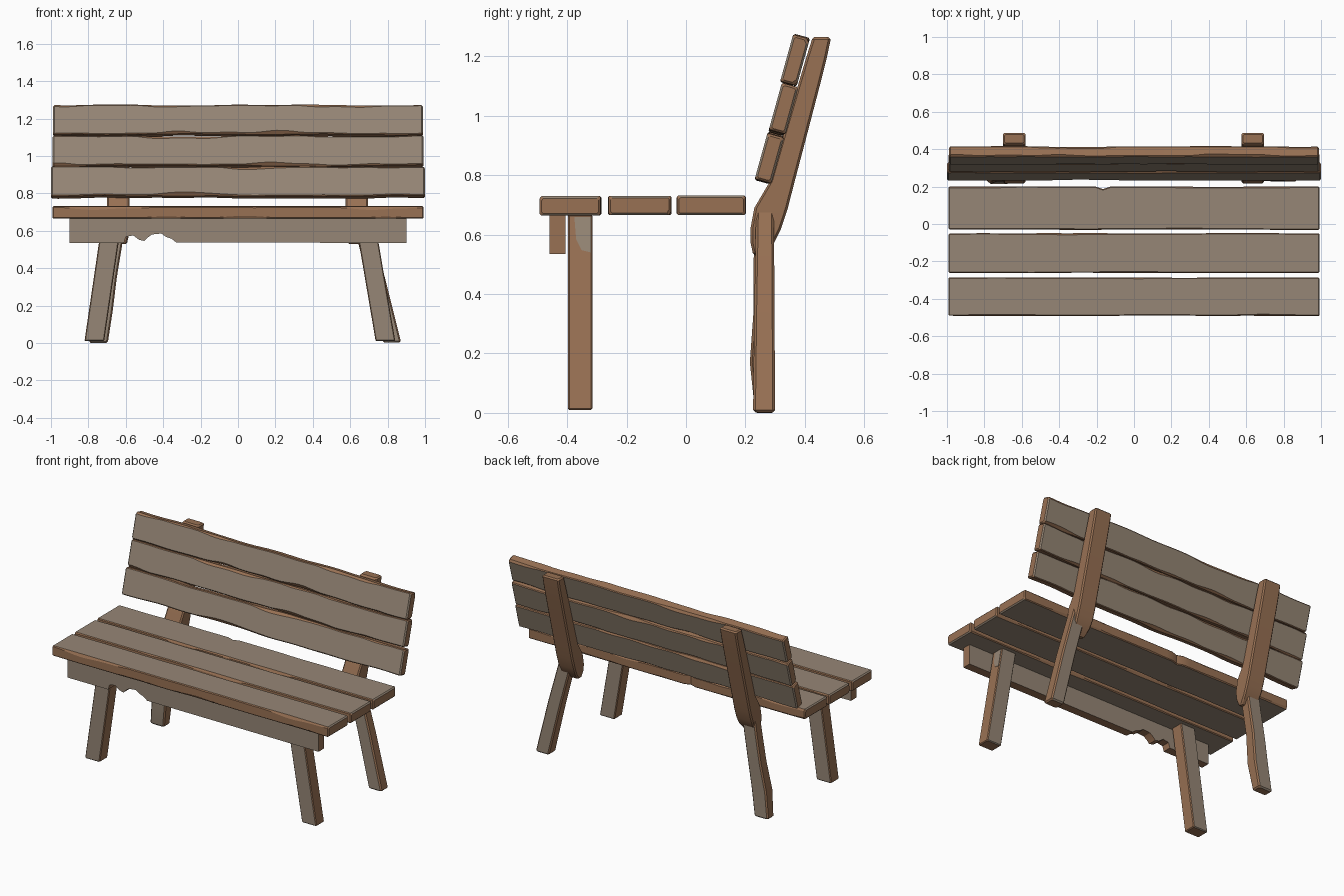
import bpy, bmesh, math, random
from mathutils import Vector

if "Cube" in bpy.data.objects:
    bpy.data.objects.remove(bpy.data.objects["Cube"])

random.seed(7)


def material(name, rgb):
    m = bpy.data.materials.new(name)
    m.diffuse_color = (*rgb, 1)
    m.use_nodes = True
    m.node_tree.nodes["Principled BSDF"].inputs["Base Color"].default_value = m.diffuse_color
    return m


GREY, BROWN = 0, 1
MATS = [material("weathered grey wood", (0.305, 0.240, 0.180)),
        material("raw brown wood", (0.315, 0.165, 0.088))]


def loft(name, rings, side_mats, cap_mat=BROWN):
    """Skin a row of rings; side_mats gives one colour per side of the ring."""
    bm = bmesh.new()
    vs = [[bm.verts.new(p) for p in r] for r in rings]
    n = len(rings[0])
    for a, b in zip(vs, vs[1:]):
        for k in range(n):
            f = bm.faces.new((a[k], a[(k + 1) % n], b[(k + 1) % n], b[k]))
            f.material_index = side_mats[k]
    for r in (vs[0], vs[-1]):
        bm.faces.new(r).material_index = cap_mat
    bmesh.ops.recalc_face_normals(bm, faces=bm.faces)
    me = bpy.data.meshes.new(name)
    bm.to_mesh(me)
    bm.free()
    for m in MATS:
        me.materials.append(m)
    ob = bpy.data.objects.new(name, me)
    bpy.context.collection.objects.link(ob)
    bpy.ops.object.select_all(action='DESELECT')
    ob.select_set(True)
    bpy.context.view_layer.objects.active = ob
    bpy.ops.object.shade_smooth_by_angle(angle=math.radians(25))
    return ob


def wave():
    """Random smooth function of x in about -1..1."""
    t = [(random.uniform(3, 6), random.uniform(0, 6)),
         (random.uniform(8, 12), random.uniform(0, 6)),
         (random.uniform(16, 24), random.uniform(0, 6))]
    return lambda x: sum(w * math.sin(f * x + p) for w, (f, p) in zip((.45, .35, .2), t))


def plank(name, half_len, centre, u, v, h, t, edge, cu, cv, notch=None):
    """Rough board along x: h, t = half width and thickness along u and v;
    edge = waviness of the long edges, cu, cv = size of the worn corners."""
    lo, hi = wave(), wave()
    corner = [wave() for _ in range(4)]
    xs = [-half_len + 2 * half_len * i / 48 for i in range(49)]
    xs[1:1] = [xs[0] + .007]
    xs[-1:-1] = [xs[-1] - .007]
    rings = []
    for i, x in enumerate(xs):
        s = .007 if i in (0, len(xs) - 1) else 0
        a, b, T = -h + s + edge * lo(x), h - s + edge * hi(x), t - s
        if notch and abs(x - notch) < .035:
            b -= .014
        c = [max(0, w(x)) for w in corner]
        p = [.005 + cu * k for k in c]
        q = [.005 + cv * k for k in c]
        sec = [(a + p[0], T), (b - p[1], T), (b, T - q[1]), (b, -T + q[2]),
               (b - p[2], -T), (a + p[3], -T), (a, -T + q[3]), (a, T - q[0])]
        rings.append([Vector((x, *centre)) + u * m + v * n for m, n in sec])
    loft(name, rings, [GREY, BROWN, BROWN, BROWN, GREY, BROWN, BROWN, BROWN])


def timber(name, levels, mats, c=.008):
    """Upright timber with worn corners from levels (z, x0, x1, y0, y1)."""
    levels = list(levels)
    ends = []
    for lev, d in ((levels[0], 1), (levels[-1], -1)):
        z, x0, x1, y0, y1 = lev
        ends.append((z, x0 + c, x1 - c, y0 + c, y1 - c))
    first, last = levels[0], levels[-1]
    levels = [ends[0], (first[0] + c, *first[1:])] + levels[1:-1] + \
             [(last[0] - c, *last[1:]), ends[1]]
    rings = [[(x0 + c, y0, z), (x1 - c, y0, z), (x1, y0 + c, z), (x1, y1 - c, z),
              (x1 - c, y1, z), (x0 + c, y1, z), (x0, y1 - c, z), (x0, y0 + c, z)]
             for z, x0, x1, y0, y1 in levels]
    loft(name, rings, mats)


LEG = [GREY, BROWN, BROWN, BROWN, GREY, BROWN, BROWN, BROWN]

# Seat boards
Y, Z = Vector((0, 1, 0)), Vector((0, 0, 1))
for name, y0, y1, z, notch in (("seat_front_board", -.491, -.286, .697, None),
                               ("seat_middle_board", -.262, -.05, .698, None),
                               ("seat_rear_board", -.03, .2, .699, -.17)):
    plank(name, .993, ((y0 + y1) / 2, z), Y, Z, (y1 - y0) / 2, .0325, .002, .004, .014, notch)

# Leaning backrest boards
ang = math.radians(15.5)
up = Vector((0, math.sin(ang), math.cos(ang)))
front = Vector((0, -math.cos(ang), math.sin(ang)))
for name, L, y, z, h in (("back_lower_board", 1.0, .281, .858, .081),
                         ("back_middle_board", .992, .328, 1.022, .082),
                         ("back_upper_board", .988, .367, 1.188, .081)):
    plank(name, L, (y, z), up, front, h, .029, .005, .014, .012)

# Apron under the seat front, with a broken lower edge
bite = [(-.61, .535), (-.6, .568), (-.56, .575), (-.53, .552), (-.5, .545), (-.485, .562),
        (-.46, .58), (-.41, .585), (-.385, .567), (-.355, .557), (-.33, .537)]
outline = [(-.9, .535)] + bite + [(.9, .535), (.9, .668), (-.9, .668)]
loft("apron", [[(x, y, z) for x, z in outline] for y in (-.46, -.405)],
     [BROWN] * len(outline), GREY)

# Front legs, splayed outward
timber("front_leg_left", [(.01, -.82, -.715, -.398, -.315),
                          (.668, -.725, -.62, -.398, -.315)], LEG, .005)
timber("front_leg_right", [(.01, .735, .84, -.398, -.315),
                           (.668, .625, .73, -.398, -.315)], LEG, .005)

# Grey worn patch on the outer side of the right front leg
patch = [(-.376, .66), (-.37, .585), (-.352, .548), (-.32, .54), (-.32, .66)]
side_x = lambda z: .84 - .11 * (z - .01) / .658
loft("front_leg_patch", [[(side_x(z) + d, y, z) for y, z in patch] for d in (-.003, .002)],
     [GREY] * len(patch), GREY)

# Rear legs: the left one is crooked
timber("rear_leg_left", [(0, -.795, -.695, .232, .297), (.17, -.775, -.67, .215, .29),
                         (.35, -.742, -.648, .228, .298), (.52, -.713, -.62, .228, .296),
                         (.7, -.69, -.595, .235, .296)], LEG)
timber("rear_leg_right", [(.002, .775, .87, .226, .3), (.35, .692, .785, .23, .298),
                          (.7, .6, .69, .236, .296)], LEG)

# Bent posts carrying the backrest
bend = [(.53, .012, .225, .265), (.575, .004, .217, .298), (.62, 0, .217, .32),
        (.69, 0, .23, .343), (.78, 0, .283, .366), (.92, 0, .323, .403),
        (1.1, 0, .376, .45), (1.2, 0, .406, .475), (1.265, 0, .424, .487)]
for name, x0, x1 in (("back_post_left", -.7, -.58), ("back_post_right", .575, .695)):
    timber(name, [(z, x0 + s, x1 - s, y0, y1) for z, s, y0, y1 in bend], [BROWN] * 8)
